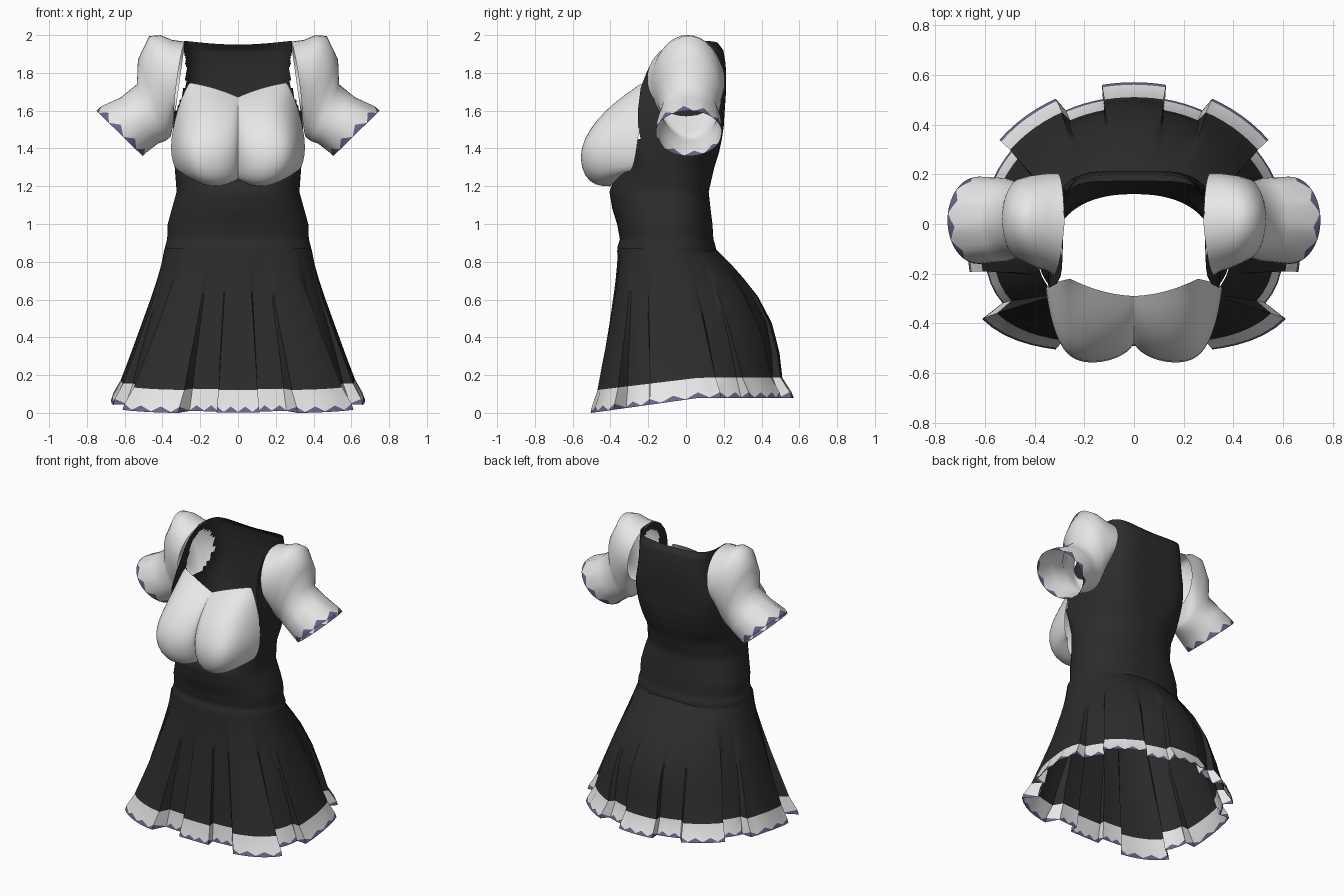
import bpy, bmesh, math
from math import sin, cos, pi

if "Cube" in bpy.data.objects:
    bpy.data.objects.remove(bpy.data.objects["Cube"])


def material(name, rgb):
    m = bpy.data.materials.new(name)
    m.use_nodes = True
    m.diffuse_color = (*rgb, 1)
    m.node_tree.nodes["Principled BSDF"].inputs["Base Color"].default_value = (*rgb, 1)
    return m


black = material("black cloth", (0.025, 0.025, 0.025))
white = material("white cloth", (0.8, 0.8, 0.8))
purple = material("purple lace", (0.14, 0.13, 0.25))


def loft(name, grid, mats, closed=True, rule=None, keep=None, mirror=False, subdivide=0, angle=40):
    """Skin rows of points; rule picks a face's material, keep drops faces."""
    bm = bmesh.new()
    rows = [[bm.verts.new(p) for p in row] for row in grid]
    n = len(rows[0])
    for r in range(len(rows) - 1):
        for i in range(n if closed else n - 1):
            j = (i + 1) % n
            quad = (rows[r][i], rows[r][j], rows[r + 1][j], rows[r + 1][i])
            centre = sum((v.co for v in quad), quad[0].co * 0) / 4
            if keep and not keep(i, centre):
                continue
            f = bm.faces.new(quad)
            f.material_index = rule(r) if rule else 0
    bmesh.ops.delete(bm, geom=[v for v in bm.verts if not v.link_faces], context="VERTS")
    me = bpy.data.meshes.new(name)
    bm.to_mesh(me)
    bm.free()
    for m in mats:
        me.materials.append(m)
    ob = bpy.data.objects.new(name, me)
    bpy.context.scene.collection.objects.link(ob)
    bpy.ops.object.select_all(action="DESELECT")
    bpy.context.view_layer.objects.active = ob
    ob.select_set(True)
    bpy.ops.object.shade_smooth_by_angle(angle=math.radians(angle))
    if mirror:
        mod = ob.modifiers.new("mirror", "MIRROR")
        mod.merge_threshold = 0.002
    if subdivide:
        mod = ob.modifiers.new("smooth", "SUBSURF")
        mod.levels = mod.render_levels = subdivide


def refine(rows, n):
    """Insert evenly blended rows between the given ones."""
    out = []
    for a, b in zip(rows, rows[1:]):
        out += [[p + (q - p) * k / n for p, q in zip(a, b)] for k in range(n)]
    return out + [rows[-1]]


def oval(t, w, mid, front, back, p):
    """Point in direction t on a squarish oval with separate front and back depth."""
    c, s = cos(t), sin(t)
    depth = back - mid if s > 0 else mid - front
    k = (abs(c / w) ** p + abs(s / depth) ** p) ** (-1 / p)
    return c * k, mid + s * k


# Bodice: height, half width, side seam y, front y, back y
body = refine([
    (0.85, 0.388, -0.10, -0.365, 0.160),
    (0.88, 0.386, -0.10, -0.362, 0.157),
    (0.92, 0.375, -0.10, -0.350, 0.145),
    (1.00, 0.372, -0.10, -0.365, 0.140),
    (1.08, 0.350, -0.10, -0.390, 0.130),
    (1.17, 0.325, -0.12, -0.405, 0.120),
    (1.30, 0.335, -0.16, -0.360, 0.150),
    (1.38, 0.342, -0.20, -0.320, 0.175),
    (1.45, 0.345, -0.24, -0.310, 0.190),
    (1.52, 0.343, -0.255, -0.31, 0.200),
    (1.60, 0.338, -0.255, -0.31, 0.205),
    (1.72, 0.310, -0.24, -0.310, 0.213),
    (1.80, 0.295, -0.21, -0.300, 0.213),
    (1.86, 0.290, -0.18, -0.300, 0.208),
    (1.92, 0.287, -0.13, -0.300, 0.198),
    (1.97, 0.285, -0.03, -0.300, 0.172),
], 4)
COLS = 128
grid = []
for z, w, mid, front, back in body:
    square = 2.3 + 2.7 * min(1, max(0, (z - 1.3) / 0.35))
    row = []
    for i in range(COLS):
        x, y = oval(2 * pi * i / COLS, w, mid, front, back, square)
        dip = 0.02 * max(0, cos(x * 5.5)) * max(0, (z - 1.92) / 0.05)
        row.append((x, y, z - dip))
    grid.append(row)


def bodice_face(i, c):
    open_front = i >= COLS // 2 and c.z > 1.45
    armhole = abs(c.x) > 0.26 and (c.y / 0.13) ** 2 + ((c.z - 1.76) / 0.16) ** 2 < 1
    return not (open_front or armhole)


loft("bodice", grid, [black], keep=bodice_face)

# Bust cups: height, end lift, tilt, outer x, outer y, centre y, middle y, squareness
cups = [
    (1.200, 0.06, 0.02, 0.290, -0.31, -0.38, -0.40, 4),
    (1.203, 0.05, 0.02, 0.312, -0.30, -0.41, -0.48, 5),
    (1.250, 0.035, 0.015, 0.338, -0.28, -0.45, -0.54, 7),
    (1.350, 0.02, 0.00, 0.356, -0.265, -0.48, -0.566, 9),
    (1.450, 0.00, 0.00, 0.354, -0.255, -0.47, -0.543, 9),
    (1.550, 0.00, 0.00, 0.336, -0.24, -0.42, -0.475, 6),
    (1.650, 0.00, 0.02, 0.300, -0.23, -0.35, -0.375, 4),
    (1.720, -0.01, 0.038, 0.258, -0.22, -0.29, -0.270, 2),
]
STEPS = 14
grid = []
for z, lift, tilt, xo, yo, yc, ym, power in cups:
    row = []
    for i in range(STEPS + 1):
        s = (1 - cos(pi * i / STEPS)) / 2
        e = 2 * s - 1
        base = yc + (yo - yc) * s ** power
        bulge = (ym - yc - (yo - yc) * 0.5 ** power) * max(0, 1 - e * e) ** 0.6
        row.append((xo * s, base + bulge, z + lift * e * e + tilt * e))
    grid.append(row)
loft("bust_cups", grid, [white], closed=False, mirror=True, subdivide=1, angle=80)

# Puffed sleeves: upper x z, lower x z, front y, back y
sleeve = [
    (0.28, 1.965, 0.335, 1.57, -0.205, 0.205),
    (0.35, 1.975, 0.342, 1.535, -0.19, 0.205),
    (0.41, 2.000, 0.350, 1.49, -0.18, 0.20),
    (0.47, 1.995, 0.355, 1.465, -0.165, 0.195),
    (0.53, 1.870, 0.365, 1.455, -0.145, 0.185),
    (0.535, 1.740, 0.385, 1.44, -0.13, 0.165),
    (0.62, 1.670, 0.425, 1.425, -0.15, 0.185),
    (0.736, 1.613, 0.491, 1.374, -0.16, 0.19),
    (0.75, 1.600, 0.505, 1.36, -0.16, 0.19),
]
SEG = 40
RIM = len(sleeve) - 2
grid = []
for r, (ux, uz, lx, lz, y0, y1) in enumerate(sleeve):
    row = []
    for i in range(SEG):
        t = 2 * pi * i / SEG
        h = (1 + sin(t)) / 2
        scallop = 0.013 * sin(t * 10) if r == RIM else 0
        flare = 0.015 * max(0, -cos(t)) if r == 0 else 0
        row.append((lx + (ux - lx) * h + scallop + flare,
                    (y0 + y1) / 2 + (y1 - y0) / 2 * cos(t),
                    lz + (uz - lz) * h - scallop))
    grid.append(row)
loft("sleeves", grid, [white, purple], mirror=True, angle=60, rule=lambda r: int(r == RIM))

# Pleated skirt: share of height, half width, front y, back y
skirt = [
    (0.0, 0.672, -0.490, 0.570),
    (0.02, 0.663, -0.485, 0.560),
    (0.135, 0.620, -0.460, 0.510),
    (0.30, 0.570, -0.440, 0.495),
    (0.50, 0.512, -0.410, 0.455),
    (0.68, 0.460, -0.387, 0.380),
    (0.80, 0.428, -0.373, 0.305),
    (0.90, 0.405, -0.365, 0.235),
    (1.0, 0.389, -0.360, 0.155),
]
# One pleat: a raised panel and the fold beside it, as (degrees, raised)
pleat = [(-14, 0), (-13, 1), (-9, 1), (-4.5, 1), (0, 1), (4.5, 1), (9, 1), (13, 1),
         (14, 0), (18, 0), (22.5, 0), (27, 0)]
grid = []
for r, (v, w, front, back) in enumerate(skirt):
    row = []
    for k in range(8):
        for i, (d, raised) in enumerate(pleat):
            # Side panels are wider, front corner panels flare out further
            stretch = 1.25 if k % 4 == 2 and abs(d) < 15 else 1
            flare = 0.055 if k in (3, 5) else 0
            t = math.radians(90 + 45 * k + d * stretch)
            x, y = oval(t, w, -0.1 * v, front, back, 3.2 - 0.7 * v if sin(t) < 0 else 2.0)
            scale = 1 + (flare if raised else -0.1) * (1 - v) ** 1.5
            x, y = x * scale, y * scale
            hem = max(0, min(0.08, 0.07 + 0.14 * y))
            z = hem + (0.87 - hem) * v
            if r == 1:
                z += 0.014 if i % 2 else -0.014
            row.append((x, y, z))
    grid.append(row)
loft("pleated_skirt", grid, [purple, white, black], rule=lambda r: min(r, 2))
